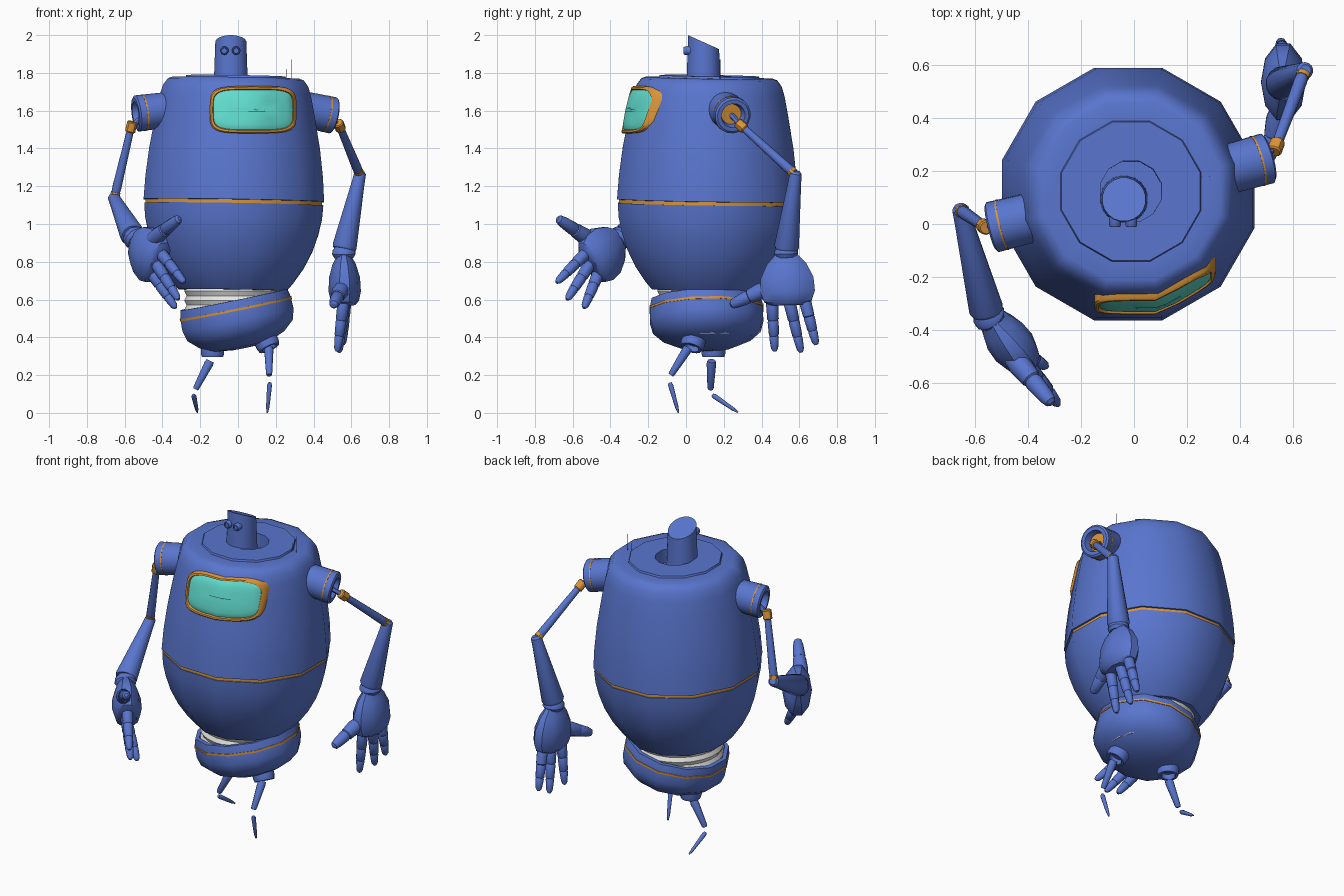
import bpy
import bmesh
from math import sin, cos, pi, radians, copysign
from mathutils import Vector

if "Cube" in bpy.data.objects:
    bpy.data.objects.remove(bpy.data.objects["Cube"])


def material(name, color):
    m = bpy.data.materials.new(name)
    m.use_nodes = True
    m.diffuse_color = (*color, 1)
    m.node_tree.nodes["Principled BSDF"].inputs["Base Color"].default_value = (*color, 1)
    return m


BLUE = material("blue_paint", (0.10, 0.18, 0.62))
ORANGE = material("orange_trim", (0.70, 0.30, 0.04))
TEAL = material("teal_glass", (0.12, 0.72, 0.62))
WHITE = material("white_rubber", (0.82, 0.82, 0.80))


def loft(name, rings, mat, cap_start=False, cap_end=False):
    """Skin a list of equal closed rings of points."""
    bm = bmesh.new()
    loops = [[bm.verts.new(p) for p in ring] for ring in rings]
    n = len(loops[0])
    for a, b in zip(loops, loops[1:]):
        for i in range(n):
            j = (i + 1) % n
            bm.faces.new((a[i], a[j], b[j], b[i]))
    if cap_start:
        bm.faces.new(loops[0][::-1])
    if cap_end:
        bm.faces.new(loops[-1])
    bmesh.ops.recalc_face_normals(bm, faces=bm.faces)
    mesh = bpy.data.meshes.new(name)
    bm.to_mesh(mesh)
    bm.free()
    mesh.materials.append(mat)
    obj = bpy.data.objects.new(name, mesh)
    bpy.context.collection.objects.link(obj)
    bpy.ops.object.select_all(action="DESELECT")
    obj.select_set(True)
    bpy.context.view_layer.objects.active = obj
    bpy.ops.object.shade_smooth_by_angle(angle=radians(36))
    return obj


def lathe(name, profile, loc, axis, mat=BLUE, n=12, ref=(1, 0, 0), flat=1.0):
    """Turn (flat radius, height) pairs about an axis; caps both ends."""
    w = Vector(axis).normalized()
    u = Vector(ref)
    u = (u - w * u.dot(w)).normalized()
    v = w.cross(u) * flat
    loc = Vector(loc)
    rings = []
    for r, h in profile:
        r /= cos(pi / n)
        angles = [2 * pi * (i + 0.5) / n for i in range(n)]
        rings.append([loc + w * h + (u * cos(a) + v * sin(a)) * r for a in angles])
    return loft(name, rings, mat, True, True)


def rod(name, a, b, steps, mat=BLUE, n=10):
    """Turned part from a to b; steps are (radius, fraction of the length)."""
    a, d = Vector(a), Vector(b) - Vector(a)
    ref = (1, 0, 0) if abs(d.x) < 0.9 * d.length else (0, 1, 0)
    return lathe(name, [(r, t * d.length) for r, t in steps], a, d, mat, n, ref)


# Barrel body, leaning very slightly
BASE, LEAN = Vector((-0.04, 0.095, 0)), Vector((0.016, 0.016, 1))
SHELL = [(0.36, 1.765), (0.385, 1.73), (0.40, 1.68), (0.42, 1.58),
         (0.452, 1.4), (0.47, 1.25), (0.478, 1.125)]
lathe("upper_body", [(0.115, 1.70), (0.115, 1.785), (0.262, 1.785), (0.266, 1.774),
                     (0.335, 1.774)] + SHELL + [(0.44, 1.12)], BASE, LEAN)
lathe("lower_body", [(0.44, 1.105), (0.474, 1.105), (0.468, 1.03), (0.45, 0.95), (0.42, 0.86),
                     (0.375, 0.77), (0.32, 0.69), (0.285, 0.65), (0.2, 0.65)], BASE, LEAN)
lathe("body_seam", [(0.468, 1.10), (0.468, 1.13)], BASE, LEAN, ORANGE)

# Head: a tube with a top that slopes down to the back
head = lathe("head", [(0.09, 1.70), (0.088, 1.80), (0.082, 1.95)], (-0.038, 0.093, 0),
             (0, 0, 1), n=20)
for vert in head.data.vertices:
    if vert.co.z > 1.9:
        vert.co.z = 2.0 - 0.45 * (vert.co.y - 0.01)
for side, x in (("right", -0.072), ("left", -0.01)):
    lathe(side + "_eye", [(0.022, 0), (0.022, 0.036), (0.018, 0.042), (0.014, 0.042),
                          (0.013, 0.034)], (x, 0.03, 1.918), (0, -1, 0), n=14)
for name, x, top in (("tall_antenna", 0.285, 1.87), ("short_antenna", 0.255, 1.82)):
    rod(name, (x, 0.18, 1.76), (x, 0.18, top), [(0.0015, 0), (0.0015, 1)], n=6)


# Window wrapped over the front facets
def shell_radius(z):
    for (r0, z0), (r1, z1) in zip(SHELL, SHELL[1:]):
        if z1 <= z <= z0:
            return r0 + (r1 - r0) * (z0 - z) / (z0 - z1)
    return SHELL[0][0]


def window_ring(inset, lift, n=48):
    ring = []
    for i in range(n):
        a = 2 * pi * i / n
        c, s = cos(a), sin(a)
        x = 0.08 + (0.23 - inset) * copysign(abs(c) ** 0.45, c)
        z = 1.605 + (0.125 - inset * 0.98) * copysign(abs(s) ** 0.45, s)
        center = BASE + LEAN * z
        depth = min((shell_radius(z) - (x - center.x) * sin(t)) / cos(t)
                    for t in (0, radians(30), radians(60)))
        ring.append((x, center.y - depth - lift, z))
    return ring


loft("window_frame", [window_ring(*p) for p in (
    (0, -0.02), (0, 0.016), (0.006, 0.024), (0.016, 0.024), (0.02, 0.012))], ORANGE)
loft("window_pane", [window_ring(*p) for p in (
    (0.018, 0.012), (0.03, 0.019), (0.05, 0.023), (0.08, 0.025), (0.118, 0.026))],
    TEAL, cap_end=True)

# Ribbed waist
ribs = [(0.25 + 0.012 * (i % 2), 0.42 + 0.025 * i) for i in range(11)]
lathe("waist_bellows", ribs, (-0.022, 0.11, 0), (0, 0, 1), WHITE, n=24)

# Tilted pelvis bowl with trim
HIP_C, HIP_AXIS = (-0.022, 0.107, 0.60), (0.2, 0.02, -0.98)
lathe("pelvis", [(0.255, 0.06), (0.265, 0), (0.288, 0), (0.298, 0.045), (0.30, 0.11),
                 (0.285, 0.165), (0.23, 0.215), (0.15, 0.25), (0.06, 0.262)], HIP_C, HIP_AXIS)
lathe("pelvis_trim", [(0.29, 0.044), (0.3015, 0.044), (0.3015, 0.056), (0.29, 0.056)],
      HIP_C, HIP_AXIS, ORANGE)

# Legs: hip socket, thigh and pointed shin
LEGS = {
    "left": ((0.14, 0.045, 0.40), (0.4, -0.25, -0.85), (0.163, 0.012, 0.345),
             (0.165, -0.08, 0.20), (0.168, -0.085, 0.16), (0.155, -0.04, 0.0)),
    "right": ((-0.135, 0.145, 0.36), (0, 0, -1), (-0.147, 0.135, 0.275),
              (-0.225, 0.13, 0.125), (-0.235, 0.14, 0.095), (-0.215, 0.275, 0.003)),
}
for side, (hip, axis, thigh_a, thigh_b, shin_a, shin_b) in LEGS.items():
    lathe(side + "_hip_socket", [(0.062, 0), (0.062, 0.045), (0.056, 0.065), (0.04, 0.065),
                                 (0.036, 0.035)], hip, axis, n=14)
    rod(side + "_thigh", thigh_a, thigh_b, [(0.021, 0), (0.024, 0.1), (0.016, 0.95), (0.013, 1)])
    rod(side + "_shin", shin_a, shin_b, [(0.008, 0), (0.013, 0.08), (0.009, 0.8), (0.004, 1)])

# Arms: shoulder, joints, wrist, then knuckle-to-tip pairs for the digits
ARMS = {
    "left": dict(
        shoulder=(0.503, 0.248, 1.575), out=(0.94, 0.26, -0.2), joint=(0.537, 0.292, 1.52),
        elbow=(0.645, 0.58, 1.26), wrist=(0.56, 0.53, 0.86), knuckles=(0.567, 0.54, 0.57),
        width=(0, 1, 0), digits={
            "thumb": ((0.55, 0.43, 0.66), (0.505, 0.235, 0.57)),
            "index_finger": ((0.56, 0.455, 0.60), (0.525, 0.47, 0.325)),
            "middle_finger": ((0.565, 0.545, 0.60), (0.535, 0.61, 0.32)),
            "outer_finger": ((0.57, 0.625, 0.61), (0.555, 0.69, 0.36))}),
    "right": dict(
        shoulder=(-0.535, -0.012, 1.585), out=(-0.96, -0.24, -0.12), joint=(-0.565, -0.01, 1.515),
        elbow=(-0.655, 0.05, 1.135), wrist=(-0.555, -0.34, 0.935), knuckles=(-0.42, -0.51, 0.785),
        width=(0.05, -0.07, 0.10), digits={
            "thumb": ((-0.46, -0.50, 0.91), (-0.31, -0.68, 1.03)),
            "index_finger": ((-0.42, -0.515, 0.86), (-0.285, -0.685, 0.69)),
            "middle_finger": ((-0.44, -0.50, 0.80), (-0.315, -0.63, 0.60)),
            "outer_finger": ((-0.47, -0.455, 0.76), (-0.33, -0.54, 0.555))}),
}
FINGER = [(0.024, 0), (0.031, 0.08), (0.029, 0.38), (0.025, 0.40), (0.028, 0.43), (0.025, 0.68),
          (0.021, 0.70), (0.024, 0.73), (0.018, 0.94), (0.009, 1)]
THUMB = [(0.036, 0), (0.042, 0.2), (0.036, 0.48), (0.03, 0.50), (0.034, 0.54), (0.028, 0.85),
         (0.022, 0.96), (0.01, 1)]
PALM = [(0.05, 0), (0.065, 0.1), (0.105, 0.25), (0.14, 0.5), (0.145, 0.75), (0.125, 0.93),
        (0.09, 1)]

for side, arm in ARMS.items():
    out = Vector(arm["out"])
    joint, elbow, wrist = (Vector(arm[k]) for k in ("joint", "elbow", "wrist"))
    palm_dir = Vector(arm["knuckles"]) - wrist

    # Hollow shoulder cup with a thin ring
    lathe(side + "_shoulder", [(0.092, -0.2), (0.096, 0), (0.085, 0.008), (0.064, 0.008),
                               (0.05, -0.05), (0.03, -0.055)], arm["shoulder"], out, n=18)
    lathe(side + "_shoulder_ring", [(0.09, -0.041), (0.0968, -0.041), (0.0968, -0.034),
                                    (0.09, -0.034)], arm["shoulder"], out, ORANGE, n=18)
    rod(side + "_shoulder_link", Vector(arm["shoulder"]) - out * 0.06, joint,
        [(0.014, 0), (0.014, 1)])

    # Upper arm with trim at both ends
    down = (elbow - joint).normalized()
    rod(side + "_shoulder_joint", joint - down * 0.028, joint + down * 0.03,
        [(0.022, 0), (0.027, 0.1), (0.027, 0.9), (0.022, 1)], ORANGE)
    rod(side + "_upper_arm", joint, elbow,
        [(0.018, 0), (0.019, 0.1), (0.024, 0.85), (0.022, 0.93), (0.014, 1)])
    rod(side + "_elbow_trim", elbow - down * 0.035, elbow - down * 0.015,
        [(0.025, 0), (0.025, 1)], ORANGE)

    # Flared forearm and wrist
    rod(side + "_forearm", elbow, wrist, [(0.02, -0.05), (0.031, -0.02), (0.034, 0.1),
                                          (0.064, 0.95), (0.058, 0.985), (0.04, 0.985)], n=14)
    lathe(side + "_wrist", [(0.045, -0.02), (0.06, 0.0), (0.062, 0.02), (0.05, 0.04)],
          wrist, palm_dir, n=14)

    # Flattened palm and digits
    lathe(side + "_palm", [(r, t * palm_dir.length) for r, t in PALM], wrist, palm_dir,
          n=10, ref=arm["width"], flat=0.56)
    for digit, (base, tip) in arm["digits"].items():
        rod(side + "_" + digit, base, tip, THUMB if digit == "thumb" else FINGER)
